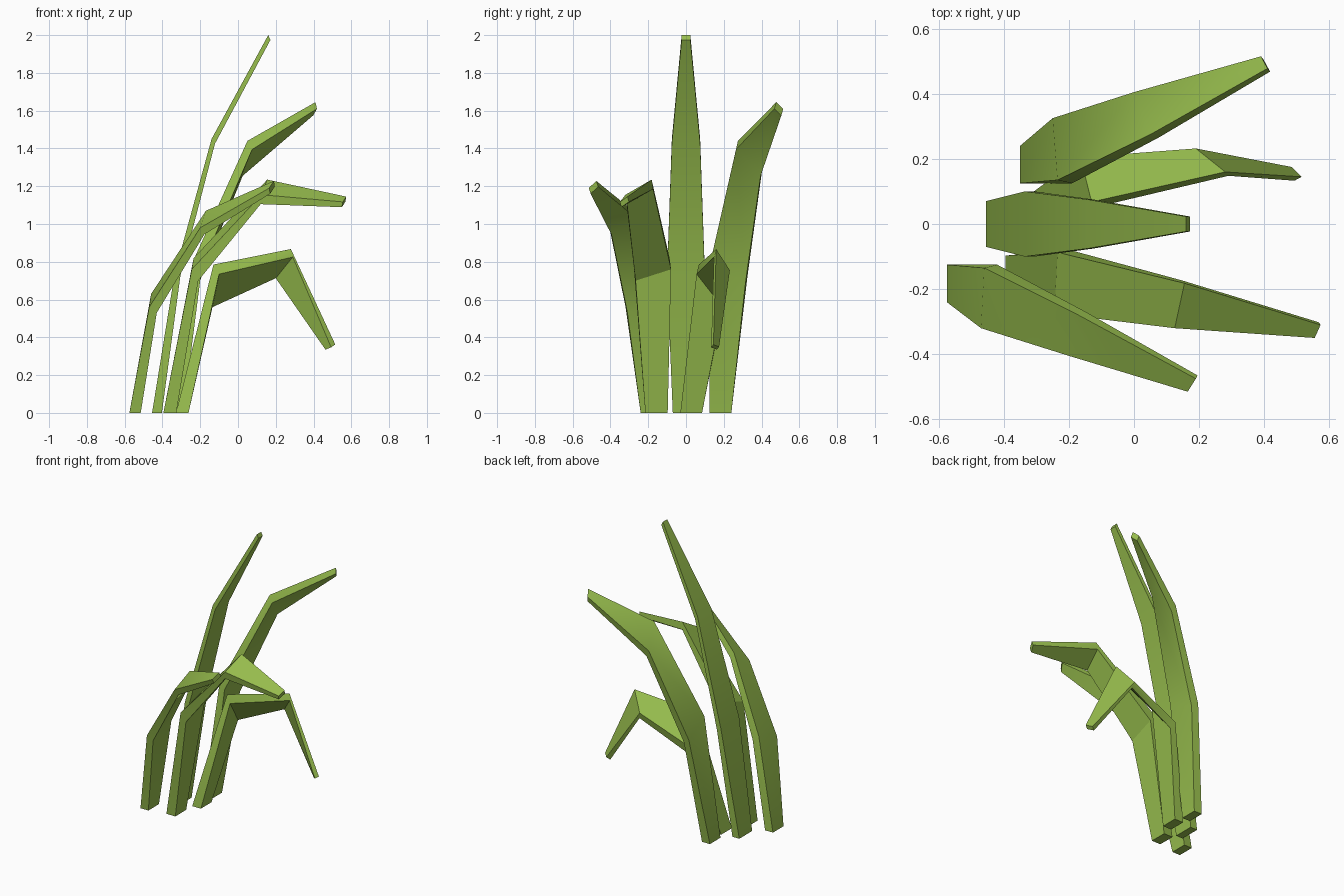
import bpy, bmesh, math
from mathutils import Vector

green = bpy.data.materials.new("leaf green")
green.diffuse_color = (0.31, 0.51, 0.075, 1)


def add_blade(name, base, lean, sections):
    """base: x, front y, back y, thickness; sections: front edge point,
    back edge point, (dx, dz) thickness offset; lean: sideways offset."""
    x, y0, y1, t = base
    rows = [((x, y0, 0), (x, y1, 0), Vector((t, 0, 0)))]
    rows += [(f, k, Vector((dx, lean, dz))) for f, k, (dx, dz) in sections]
    bm = bmesh.new()
    rings = []
    for f, k, off in rows:
        f, k = Vector(f), Vector(k)
        rings.append([bm.verts.new(p) for p in (f, k, k + off, f + off)])
    for a, b in zip(rings, rings[1:]):
        for i in range(4):
            j = (i + 1) % 4
            bm.faces.new((a[i], a[j], b[j], b[i]))
    bm.faces.new(rings[0])
    bm.faces.new(rings[-1])
    bmesh.ops.recalc_face_normals(bm, faces=bm.faces)
    me = bpy.data.meshes.new(name)
    bm.to_mesh(me)
    bm.free()
    me.materials.append(green)
    ob = bpy.data.objects.new(name, me)
    bpy.context.collection.objects.link(ob)
    bpy.ops.object.select_all(action='DESELECT')
    ob.select_set(True)
    bpy.context.view_layer.objects.active = ob
    bpy.ops.object.shade_smooth_by_angle(angle=math.radians(30))


# tall upright blade in the middle
add_blade("tall_blade", (-0.455, -0.07, 0.07, 0.052), 0, [
    ((-0.335, -0.1, 0.74), (-0.335, 0.1, 0.74), (0.03, -0.015)),
    ((-0.14, -0.075, 1.45), (-0.14, 0.075, 1.45), (0.018, -0.025)),
    ((0.16, -0.023, 2.0), (0.16, 0.023, 2.0), (0.012, -0.025))])

# back blade, arching right and backwards
add_blade("back_blade", (-0.35, 0.125, 0.24, 0.06), -0.01, [
    ((-0.235, 0.135, 0.81), (-0.25, 0.325, 0.72), (0.045, -0.03)),
    ((0.05, 0.275, 1.44), (0.0, 0.405, 1.30), (0.025, -0.045)),
    ((0.41, 0.478, 1.645), (0.39, 0.515, 1.61), (0.008, -0.035))])

# front left blade, arching forwards
add_blade("front_left_blade", (-0.575, -0.24, -0.125, 0.06), 0.01, [
    ((-0.47, -0.32, 0.56), (-0.46, -0.135, 0.63), (0.04, -0.03)),
    ((-0.20, -0.405, 0.98), (-0.17, -0.28, 1.07), (0.022, -0.035)),
    ((0.165, -0.515, 1.19), (0.19, -0.475, 1.228), (0.005, -0.03))])

# front right blade, flattening out at the tip
add_blade("front_right_blade", (-0.395, -0.215, -0.097, 0.068), 0.008, [
    ((-0.245, -0.275, 0.76), (-0.235, -0.087, 0.82), (0.035, -0.06)),
    ((0.125, -0.32, 1.155), (0.155, -0.182, 1.235), (-0.005, -0.05)),
    ((0.555, -0.35, 1.117), (0.573, -0.31, 1.145), (-0.005, -0.028))])

# drooping blade with a folded tip
add_blade("drooping_blade", (-0.328, -0.03, 0.085, 0.066), -0.012, [
    ((-0.13, 0.068, 0.785), (-0.165, 0.205, 0.61), (0.03, -0.05)),
    ((0.28, 0.16, 0.867), (0.19, 0.232, 0.755), (0.01, -0.042)),
    ((0.515, 0.145, 0.362), (0.485, 0.175, 0.35), (-0.022, -0.015))])
